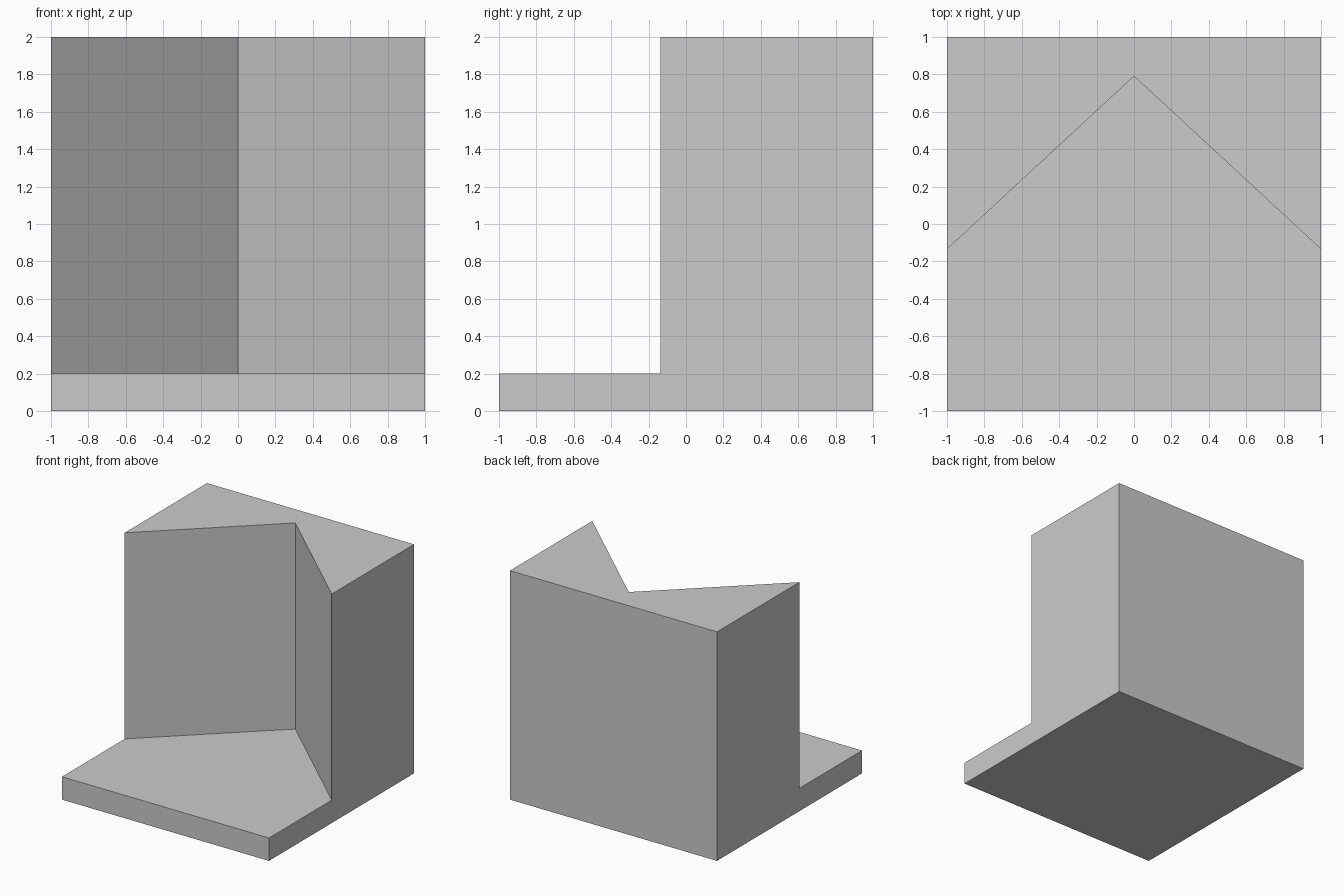
import bpy
import bmesh
from mathutils import Vector

default = bpy.data.objects.get("Cube")
if default:
    bpy.data.objects.remove(default, do_unlink=True)

# Plain grey material
GREY = (0.6, 0.6, 0.6, 1)
grey = bpy.data.materials.new("plain_grey")
grey.use_nodes = True
grey.diffuse_color = GREY
grey.node_tree.nodes["Principled BSDF"].inputs["Base Color"].default_value = GREY


def prism(name, outline, bottom, top):
    """Extrude a flat outline from bottom to top into a closed solid."""
    bm = bmesh.new()
    face = bm.faces.new([bm.verts.new((x, y, bottom)) for x, y in outline])
    grown = bmesh.ops.extrude_face_region(bm, geom=[face])["geom"]
    raised = [v for v in grown if isinstance(v, bmesh.types.BMVert)]
    bmesh.ops.translate(bm, verts=raised, vec=Vector((0, 0, top - bottom)))
    bmesh.ops.recalc_face_normals(bm, faces=bm.faces)
    mesh = bpy.data.meshes.new(name)
    bm.to_mesh(mesh)
    bm.free()
    mesh.materials.append(grey)
    obj = bpy.data.objects.new(name, mesh)
    bpy.context.collection.objects.link(obj)
    return obj


# Solid block with its base slab
body = prism("notched_block", [(-1, -1), (1, -1), (1, 1), (-1, 1)], 0, 2)

# V-shaped notch that opens to the front and stops at the slab
apex, side_y, reach = 0.79, -0.135, 1.2
wing_y = apex + (side_y - apex) * reach
notch = prism("notch_cutter",
              [(-reach, -reach), (reach, -reach), (reach, wing_y),
               (0, apex), (-reach, wing_y)], 0.2, 2.5)
notch.hide_render = True
notch.hide_viewport = True
notch.display_type = 'WIRE'

cut = body.modifiers.new("notch", 'BOOLEAN')
cut.operation = 'DIFFERENCE'
cut.solver = 'EXACT'
cut.object = notch
